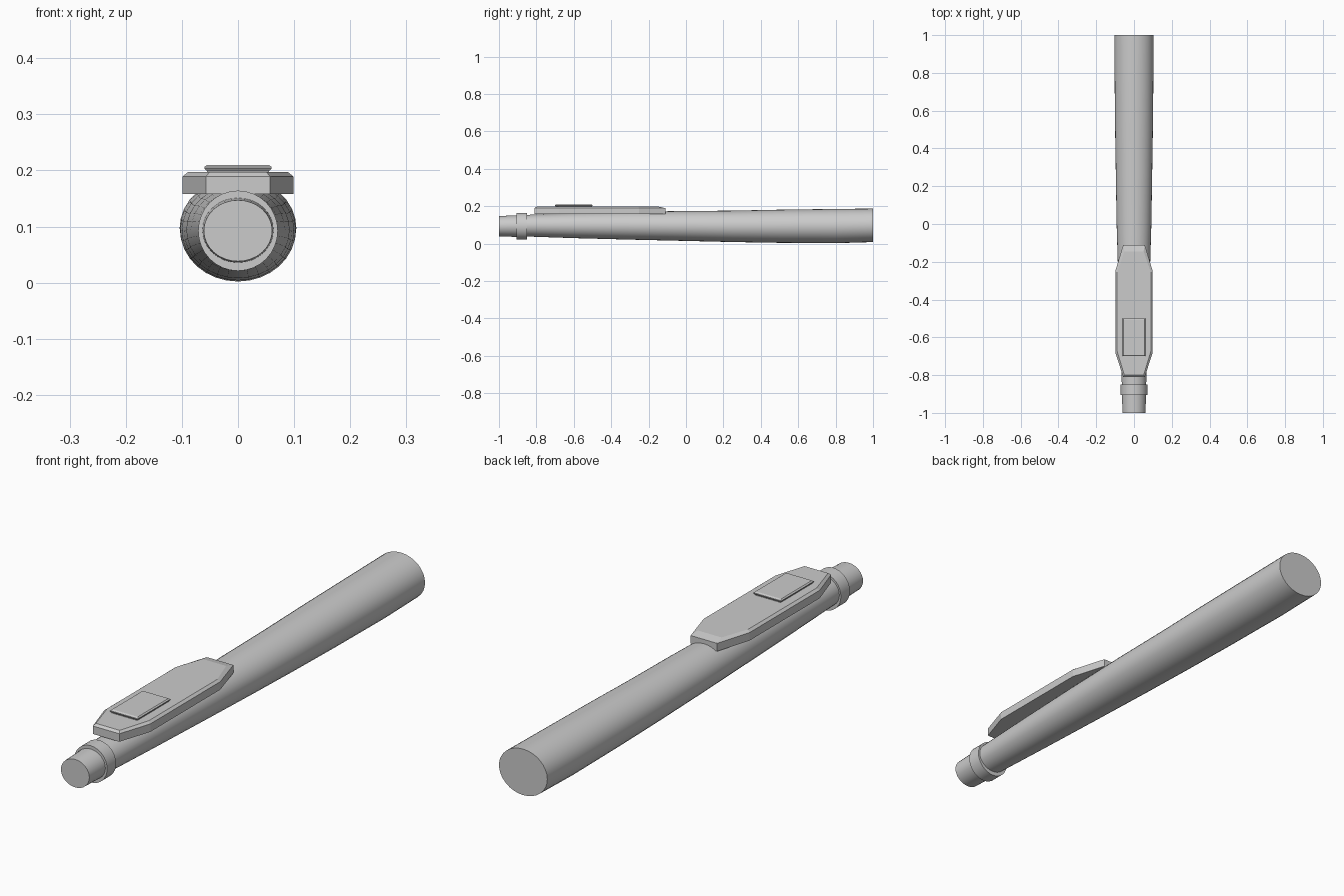
import bpy, bmesh, math

if "Cube" in bpy.data.objects:
    bpy.data.objects.remove(bpy.data.objects["Cube"])

def loft(name, rings, smooth=None):
    """Skin a list of equal-length vertex rings and cap both ends."""
    bm = bmesh.new()
    vs = [[bm.verts.new(p) for p in r] for r in rings]
    for a, b in zip(vs, vs[1:]):
        for i in range(len(a)):
            j = (i + 1) % len(a)
            bm.faces.new((a[i], a[j], b[j], b[i]))
    bm.faces.new(vs[0][::-1])
    bm.faces.new(vs[-1])
    bmesh.ops.recalc_face_normals(bm, faces=bm.faces)
    me = bpy.data.meshes.new(name)
    bm.to_mesh(me)
    bm.free()
    ob = bpy.data.objects.new(name, me)
    bpy.context.collection.objects.link(ob)
    if smooth:
        bpy.ops.object.select_all(action='DESELECT')
        ob.select_set(True)
        bpy.context.view_layer.objects.active = ob
        bpy.ops.object.shade_smooth_by_angle(angle=math.radians(smooth))
    return ob

def oval(y, rx, z0, z1, n=32):
    """Elliptical section across the pen at y."""
    return [(rx * math.cos(2 * math.pi * i / n), y,
             (z0 + z1) / 2 + (z1 - z0) / 2 * math.sin(2 * math.pi * i / n))
            for i in range(n)]

def octagon(z, hw, end, y0, y1, y2, y3):
    """Plan outline of the clip with tapered ends."""
    right = [(end, y0), (hw, y1), (hw, y2), (end, y3)]
    return [(x, y, z) for x, y in right] + [(-x, y, z) for x, y in right[::-1]]

def rect(z, hx, y0, y1):
    return [(-hx, y0, z), (hx, y0, z), (hx, y1, z), (-hx, y1, z)]

# Long barrel, widening to the back
barrel = [(-0.86, 0.064, 0.038, 0.153), (-0.6, 0.073, 0.029, 0.163),
          (-0.3, 0.083, 0.021, 0.170), (0.0, 0.092, 0.014, 0.174),
          (0.25, 0.096, 0.008, 0.176), (0.5, 0.1, 0.004, 0.181),
          (0.8, 0.103, 0.002, 0.185), (1.0, 0.104, 0.008, 0.187)]
loft("barrel", [oval(*s) for s in barrel], 30)

# Collar and tip
loft("collar", [oval(-0.905, 0.071, 0.021, 0.164), oval(-0.85, 0.071, 0.021, 0.164)], 30)
loft("tip", [oval(-1.0, 0.061, 0.038, 0.147), oval(-0.88, 0.064, 0.035, 0.152)], 30)

# Flat clip with chamfered top
loft("clip", [octagon(0.158, 0.099, 0.057, -0.81, -0.68, -0.25, -0.11),
              octagon(0.189, 0.099, 0.057, -0.81, -0.68, -0.25, -0.11),
              octagon(0.197, 0.089, 0.051, -0.80, -0.675, -0.255, -0.145)])

# Raised pad on the clip
loft("clip_pad", [rect(0.194, 0.055, -0.697, -0.503), rect(0.199, 0.055, -0.697, -0.503),
                  rect(0.203, 0.060, -0.70, -0.50), rect(0.206, 0.060, -0.70, -0.50),
                  rect(0.210, 0.055, -0.694, -0.506)])
